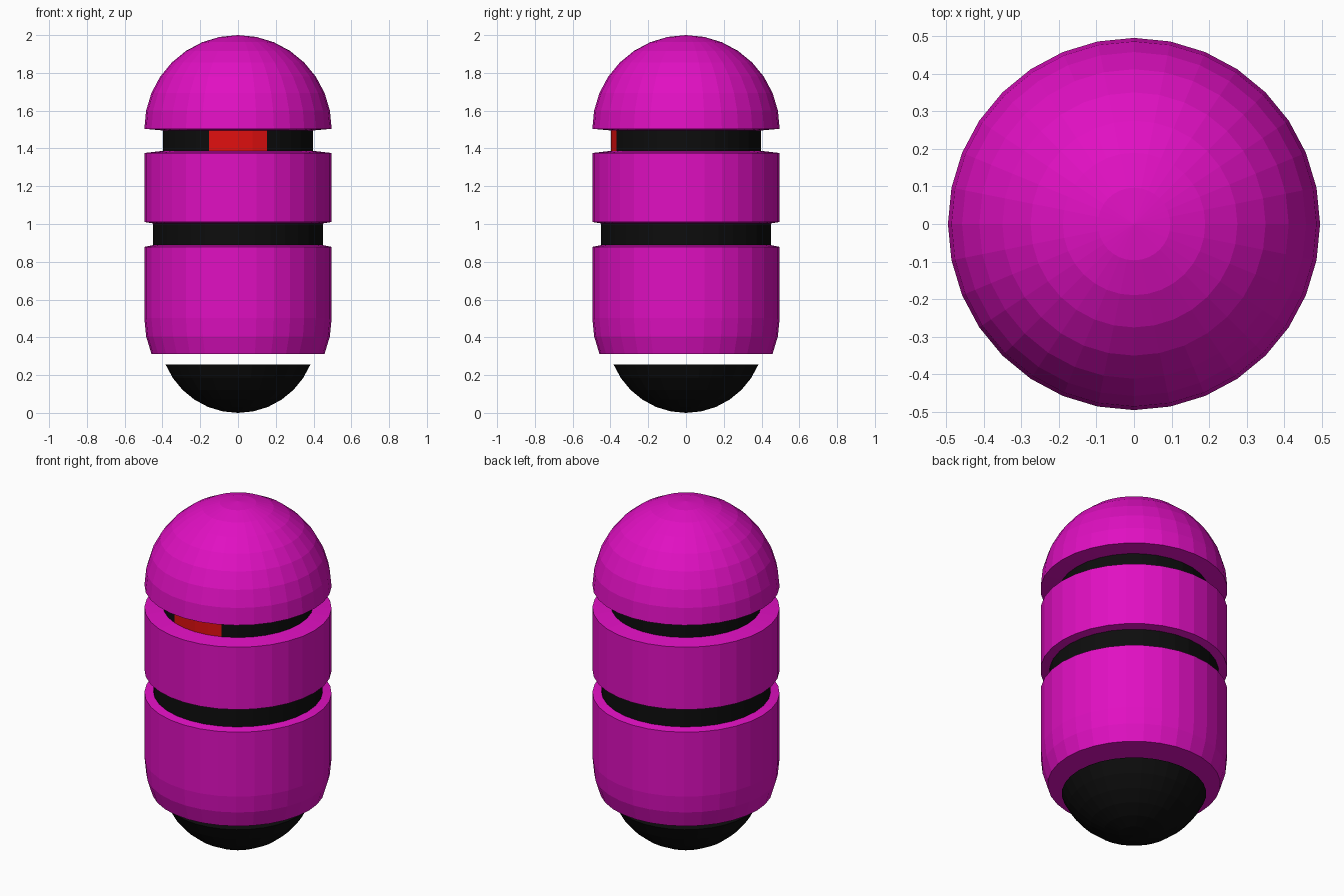
import bpy, bmesh
from math import sin, cos, pi, radians

if "Cube" in bpy.data.objects:
    bpy.data.objects.remove(bpy.data.objects["Cube"])

SEG = 32      # sides around the axis
R = 0.496     # shell radius


def material(name, rgb):
    m = bpy.data.materials.new(name)
    m.diffuse_color = (*rgb, 1)
    m.use_nodes = True
    m.node_tree.nodes["Principled BSDF"].inputs["Base Color"].default_value = m.diffuse_color
    return m


MAGENTA = material("magenta", (0.75, 0.005, 0.54))
BLACK = material("black", (0.004, 0.004, 0.004))
RED = material("red", (0.75, 0.005, 0.005))


def arc(radius, zc, start, end, steps):
    """Profile points (r, z) on a circle; angles are elevations in degrees."""
    pts = []
    for i in range(steps + 1):
        a = radians(start + (end - start) * i / steps)
        pts.append((radius * cos(a), zc + radius * sin(a)))
    return pts


def lathe(name, profile, mats, pick=None):
    """Revolve an (r, z) profile into a flat-faceted solid."""
    bm = bmesh.new()
    rings = []
    for r, z in profile:
        if r < 1e-5:
            rings.append([bm.verts.new((0, 0, z))] * SEG)
        else:
            rings.append([bm.verts.new((r * cos(2 * pi * k / SEG), r * sin(2 * pi * k / SEG), z))
                          for k in range(SEG)])
    for a, b in zip(rings, rings[1:]):
        for k in range(SEG):
            n = (k + 1) % SEG
            quad = list(dict.fromkeys((a[k], a[n], b[n], b[k])))
            face = bm.faces.new(quad)
            if pick:
                face.material_index = pick(k)
    # flat caps on open ends
    for ring in (rings[0], rings[-1]):
        if ring[0] is not ring[1]:
            bm.faces.new(ring)
    bmesh.ops.recalc_face_normals(bm, faces=bm.faces)
    me = bpy.data.meshes.new(name)
    bm.to_mesh(me)
    bm.free()
    for m in mats:
        me.materials.append(m)
    ob = bpy.data.objects.new(name, me)
    bpy.context.collection.objects.link(ob)
    return ob


# Domed head with a slightly sloped underside
lathe("head_dome", [(0.397, 1.495)] + arc(R, 2 - R, 0, 90, 8), [MAGENTA])

# Visor band: four front facets form the red eye
lathe("visor_band", [(0.398, 1.385), (0.398, 1.496)], [BLACK, RED],
      lambda k: 1 if 22 <= k < 26 else 0)

# Middle shell ring
lathe("chest_shell", [(0.449, 1.003), (R, 1.011), (R, 1.376), (0.398, 1.387)], [MAGENTA])

# Waist band
lathe("waist_band", [(0.449, 0.886), (0.449, 1.004)], [BLACK])

# Lower shell, rounded in at the bottom
lathe("lower_shell", arc(R, 0.502, -22.5, 0, 2) + [(R, 0.879), (0.449, 0.888)], [MAGENTA])

# Separate floating bowl underneath
lathe("base_bowl", arc(0.415, 0.415, -90, -22.5, 6), [BLACK])
